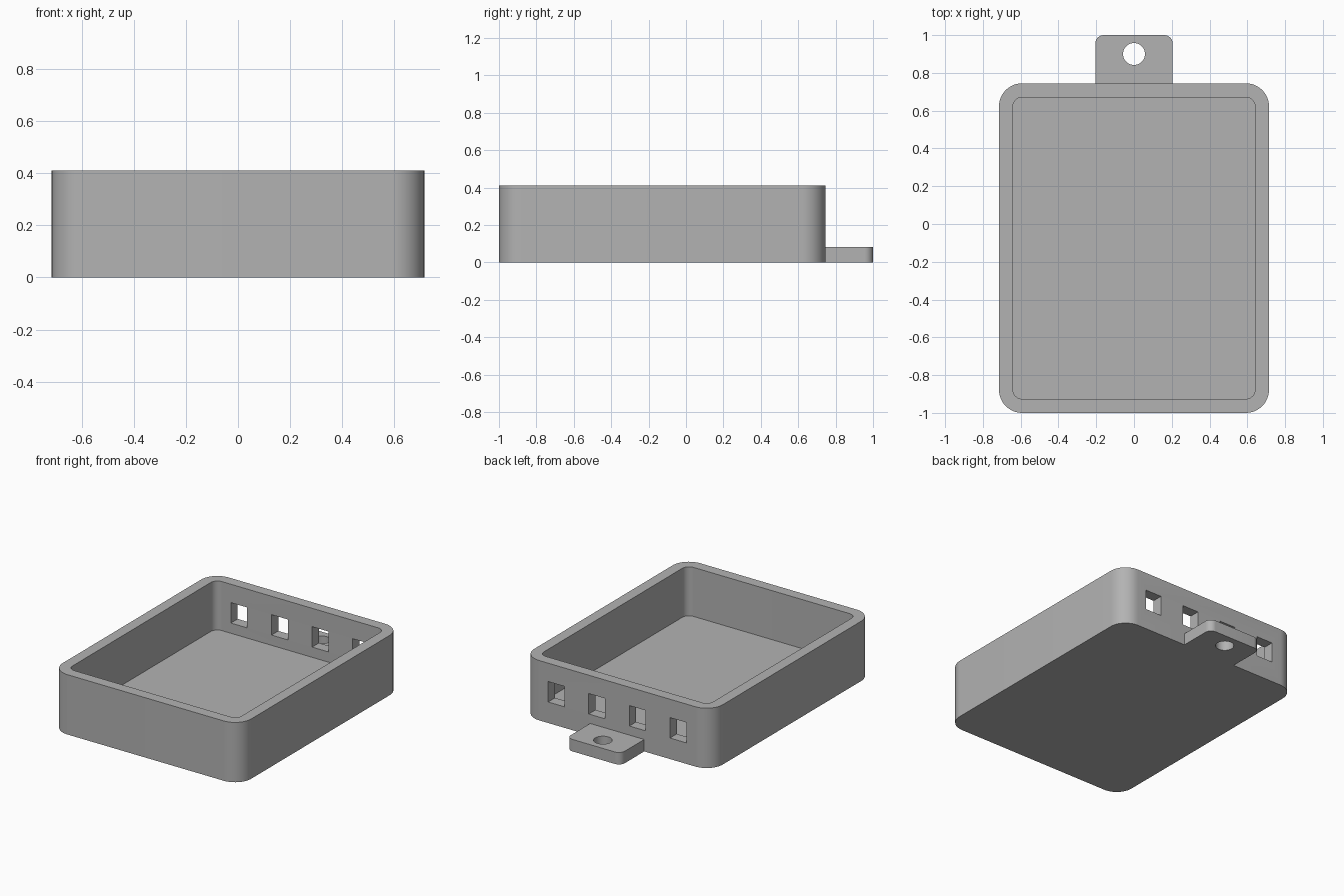
import bpy, bmesh, math

cube = bpy.data.objects.get("Cube")
if cube:
    bpy.data.objects.remove(cube, do_unlink=True)

HALF_W, FRONT, BACK, HEIGHT = 0.715, -1.0, 0.745, 0.41
WALL = 0.074

grey = bpy.data.materials.new("plain grey")
grey.use_nodes = True
grey.diffuse_color = (0.45, 0.45, 0.45, 1)
grey.node_tree.nodes["Principled BSDF"].inputs["Base Color"].default_value = grey.diffuse_color


def prism(name, half_w, y0, y1, z0, z1, corners=()):
    """Upright box; corners lists the radii from front right round to back right."""
    radii = corners or (0, 0, 0, 0)
    centre = [(1, y0, 1), (1, y1, -1), (-1, y1, -1), (-1, y0, 1)]
    points = []
    for i, ((sx, y, sy), r) in enumerate(zip(centre, radii)):
        steps = 12 if r else 0
        for k in range(steps + 1):
            a = math.radians(-90 + 90 * i) + (math.pi / 2 * k / steps if r else 0)
            points.append((sx * (half_w - r) + r * math.cos(a),
                           y + sy * r + r * math.sin(a)))
    bm = bmesh.new()
    base = bm.faces.new([bm.verts.new((x, y, z0)) for x, y in points])
    top = bmesh.ops.extrude_face_region(bm, geom=[base])["geom"]
    bmesh.ops.translate(bm, vec=(0, 0, z1 - z0),
                        verts=[g for g in top if isinstance(g, bmesh.types.BMVert)])
    bmesh.ops.recalc_face_normals(bm, faces=bm.faces)
    mesh = bpy.data.meshes.new(name)
    bm.to_mesh(mesh)
    bm.free()
    mesh.materials.append(grey)
    obj = bpy.data.objects.new(name, mesh)
    bpy.context.collection.objects.link(obj)
    return obj


def combine(target, tool, operation):
    """Apply a boolean and remove the tool."""
    bpy.context.view_layer.objects.active = target
    mod = target.modifiers.new(operation.lower(), "BOOLEAN")
    mod.operation, mod.solver, mod.object = operation, "EXACT", tool
    bpy.ops.object.modifier_apply(modifier=mod.name)
    bpy.data.objects.remove(tool, do_unlink=True)


# Open tray with rounded corners
tray = prism("tray", HALF_W, FRONT, BACK, 0, HEIGHT, (0.123,) * 4)
cavity = prism("cavity_cutter", HALF_W - WALL, FRONT + WALL, BACK - WALL,
               WALL, HEIGHT + 0.1, (0.049,) * 4)
combine(tray, cavity, "DIFFERENCE")

# Hanging tab with a round hole
tab = prism("hanging_tab", 0.205, BACK - 0.04, 1.0, 0, 0.082, (0, 0.045, 0.045, 0))
combine(tray, tab, "UNION")
bpy.ops.mesh.primitive_cylinder_add(vertices=48, radius=0.058, depth=0.4,
                                    location=(0, 0.9, 0.04))
combine(tray, bpy.context.object, "DIFFERENCE")

# Row of four windows through the back wall
for i in range(4):
    window = prism("window_cutter", 0.062, BACK - 0.12, BACK + 0.1, 0.144, 0.284)
    window.location.x = (i - 1.5) * 0.308
    bpy.context.view_layer.update()
    combine(tray, window, "DIFFERENCE")

# Smooth the rounded corners and keep the edges sharp
bpy.ops.object.select_all(action="DESELECT")
tray.select_set(True)
bpy.context.view_layer.objects.active = tray
bpy.ops.object.shade_smooth_by_angle(angle=math.radians(30))
